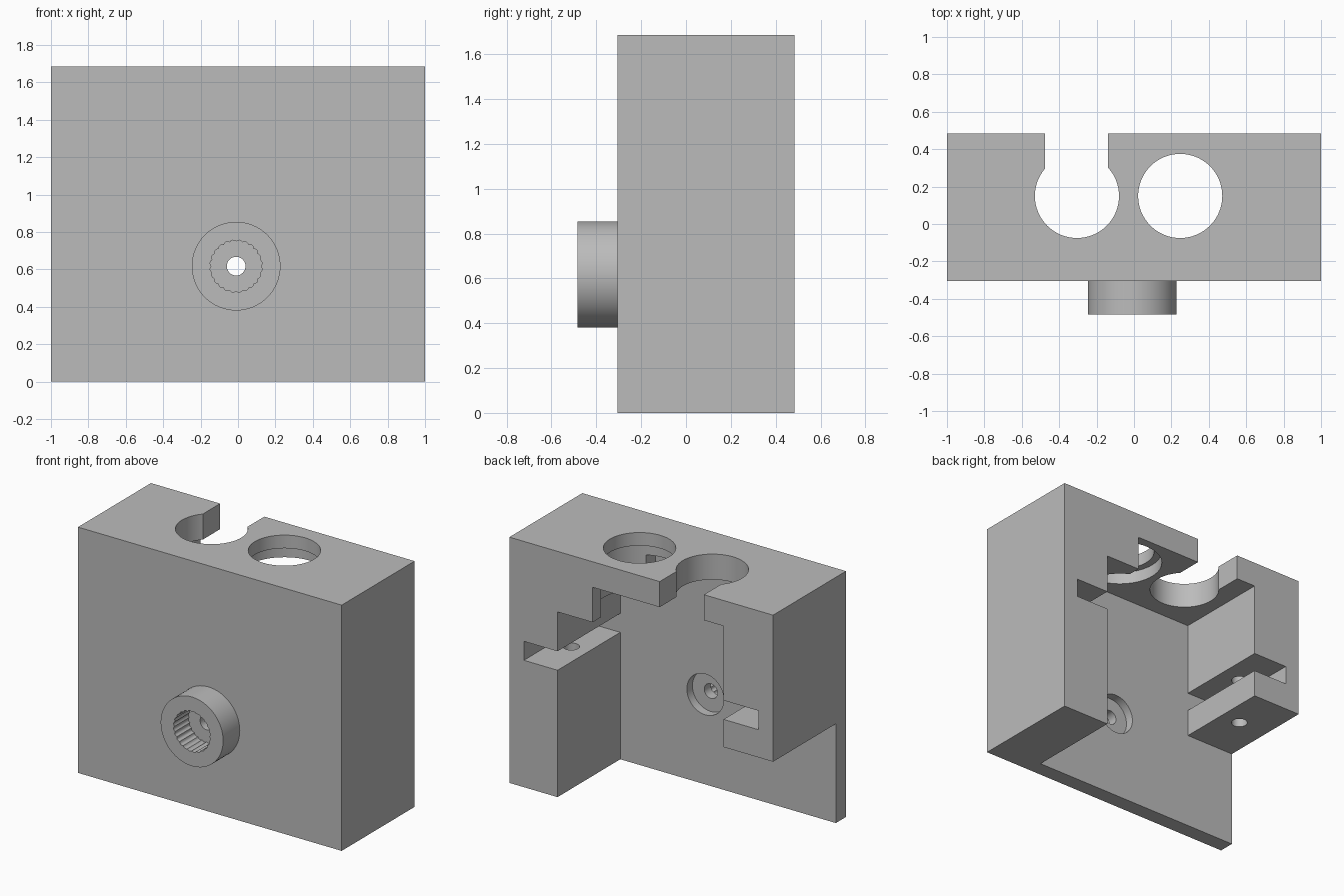
import bpy
import bmesh
from math import sin, cos, pi, radians

if "Cube" in bpy.data.objects:
    bpy.data.objects.remove(bpy.data.objects["Cube"], do_unlink=True)

grey = bpy.data.materials.new("plain grey")
grey.use_nodes = True
grey.diffuse_color = (0.5, 0.5, 0.5, 1)
grey.node_tree.nodes["Principled BSDF"].inputs["Base Color"].default_value = (0.5, 0.5, 0.5, 1)


def prism(name, outline, axis, start, end):
    """Extrude a flat outline along y (outline in xz) or z (outline in xy)."""
    bm = bmesh.new()
    place = (lambda u, v: (u, start, v)) if axis == "y" else (lambda u, v: (u, v, start))
    face = bm.faces.new([bm.verts.new(place(u, v)) for u, v in outline])
    side = bmesh.ops.extrude_face_region(bm, geom=[face])["geom"]
    d = end - start
    bmesh.ops.translate(bm, vec=(0, d, 0) if axis == "y" else (0, 0, d),
                        verts=[g for g in side if isinstance(g, bmesh.types.BMVert)])
    bmesh.ops.recalc_face_normals(bm, faces=bm.faces)
    mesh = bpy.data.meshes.new(name)
    bm.to_mesh(mesh)
    bm.free()
    mesh.materials.append(grey)
    obj = bpy.data.objects.new(name, mesh)
    bpy.context.collection.objects.link(obj)
    return obj


def circle(u, v, r, n=64):
    return [(u + r * cos(2 * pi * i / n), v + r * sin(2 * pi * i / n)) for i in range(n)]


def rect(u0, u1, v0, v1):
    return [(u0, v0), (u1, v0), (u1, v1), (u0, v1)]


def combine(target, tool, operation="DIFFERENCE"):
    mod = target.modifiers.new(operation, "BOOLEAN")
    mod.operation, mod.solver, mod.object = operation, "EXACT", tool
    bpy.context.view_layer.objects.active = target
    bpy.ops.object.modifier_apply(modifier=mod.name)
    bpy.data.objects.remove(tool, do_unlink=True)


FRONT, WALL, BACK, TOP = -0.305, -0.195, 0.485, 1.685
HUB_X, HUB_Z, HOLE_Y = -0.01, 0.617, 0.15

# Main block with a round hub on its front
housing = prism("housing", rect(-1, 1, 0, TOP), "y", FRONT, BACK)
combine(housing, prism("hub", circle(HUB_X, HUB_Z, 0.237), "y", -BACK, FRONT + 0.03), "UNION")

# Stepped opening behind the front wall, with side slots and a short right leg
opening = [(0.635, -0.1), (0.635, 0.87), (0.89, 0.87), (0.89, 1.0), (0.635, 1.0),
           (0.635, 1.27), (0.369, 1.27), (0.369, 1.51), (-0.624, 1.51), (-0.624, 1.0),
           (-0.89, 1.0), (-0.89, 0.87), (-0.624, 0.87), (-0.624, 0.68), (-1.1, 0.68), (-1.1, -0.1)]
combine(housing, prism("opening", opening, "y", WALL, 0.6))

# Round hole with a wider recess below, and the hole that opens to the back
combine(housing, prism("closed_hole", circle(0.247, HOLE_Y, 0.225), "z", 1.4, 1.8))
combine(housing, prism("closed_hole_recess", circle(0.247, HOLE_Y, 0.275), "z", 1.2, 1.595))
combine(housing, prism("open_hole", circle(-0.305, HOLE_Y, 0.225), "z", 1.4, 1.8))
combine(housing, prism("open_hole_mouth", rect(-0.475, -0.14, HOLE_Y, 0.6), "z", 1.4, 1.8))

# Screw holes above and below the side slots
combine(housing, prism("left_screw_hole", circle(0.765, HOLE_Y, 0.052, 32), "z", 0.6, 1.2))
combine(housing, prism("right_screw_hole", circle(-0.775, HOLE_Y, 0.052, 32), "z", 0.6, 1.2))

# Scalloped socket in the hub, rear recess and the through hole
TEETH, STEPS = 24, 6
socket = []
for i in range(TEETH * STEPS):
    a = 2 * pi * i / (TEETH * STEPS)
    r = 0.132 + 0.008 * sin(pi * (i % STEPS) / STEPS)
    socket.append((HUB_X + r * cos(a), HUB_Z + r * sin(a)))
combine(housing, prism("socket", socket, "y", -0.6, -0.325))
combine(housing, prism("rear_recess", circle(HUB_X, HUB_Z, 0.14), "y", -0.255, -0.1))
combine(housing, prism("through_hole", circle(HUB_X, HUB_Z, 0.05, 32), "y", -0.6, 0))

# Smooth round walls, sharp edges elsewhere
bpy.ops.object.select_all(action="DESELECT")
housing.select_set(True)
bpy.context.view_layer.objects.active = housing
bpy.ops.object.shade_smooth_by_angle(angle=radians(30))
